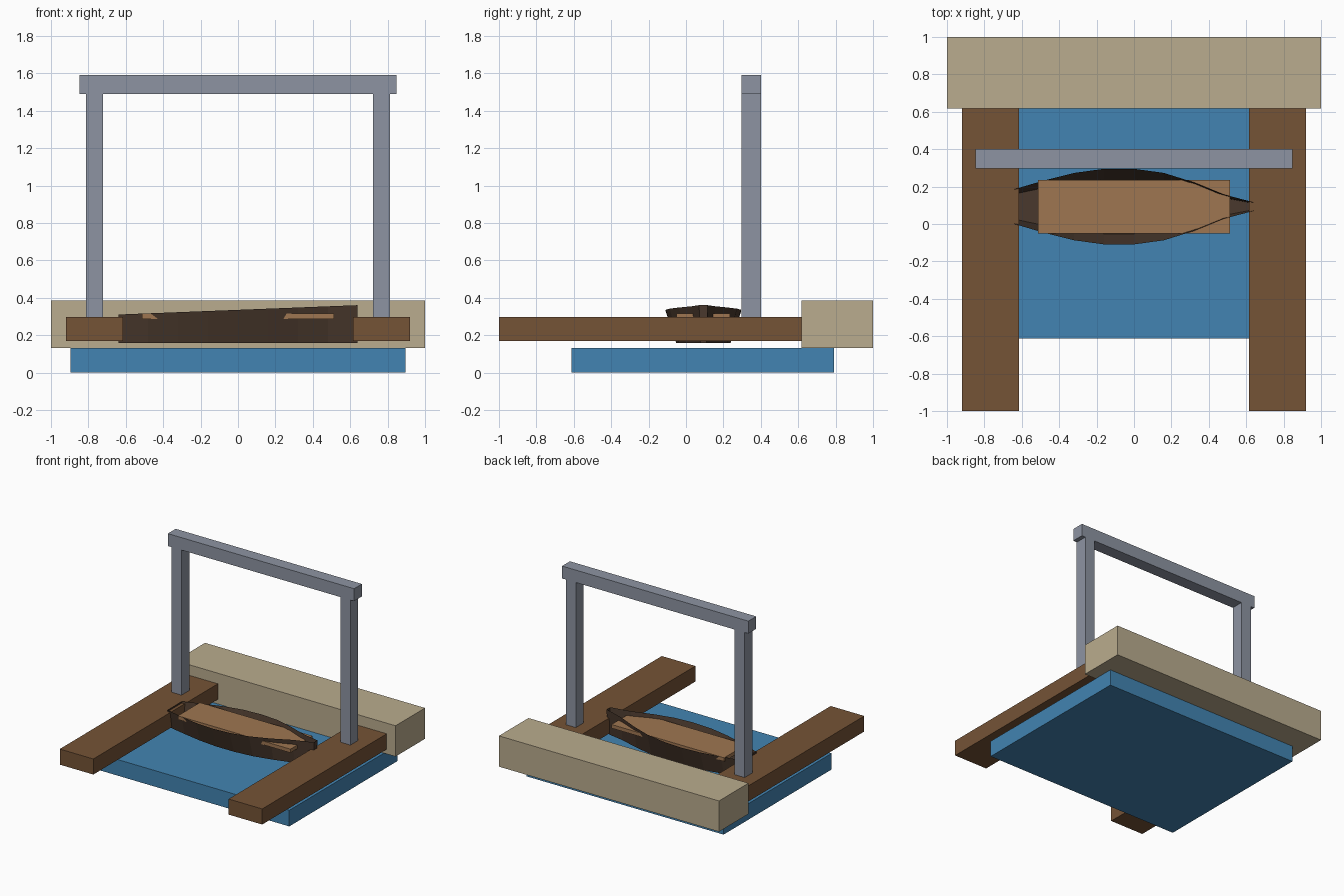
import bpy
import bmesh

cube = bpy.data.objects.get("Cube")
if cube:
    bpy.data.objects.remove(cube, do_unlink=True)


def material(name, rgb):
    linear = [((c / 255 + 0.055) / 1.055) ** 2.4 for c in rgb]
    mat = bpy.data.materials.new(name)
    mat.use_nodes = True
    mat.diffuse_color = (*linear, 1)
    mat.node_tree.nodes["Principled BSDF"].inputs["Base Color"].default_value = (*linear, 1)
    return mat


water_blue = material("water blue", (66, 132, 178))
dock_brown = material("dock brown", (117, 83, 54))
sand_stone = material("sand stone", (186, 172, 142))
steel_grey = material("steel grey", (141, 148, 162))
hull_brown = material("dark hull brown", (74, 57, 45))
deck_tan = material("deck tan", (159, 118, 81))


def add_object(name, bm, mat):
    bmesh.ops.recalc_face_normals(bm, faces=bm.faces)
    mesh = bpy.data.meshes.new(name)
    bm.to_mesh(mesh)
    bm.free()
    mesh.materials.append(mat)
    obj = bpy.data.objects.new(name, mesh)
    bpy.context.collection.objects.link(obj)
    return obj


def box(name, x, y, z, mat):
    """Box from its (min, max) range on each axis."""
    bm = bmesh.new()
    bmesh.ops.create_cube(bm, size=1)
    for v in bm.verts:
        v.co = [sum(r) / 2 + c * (r[1] - r[0]) for c, r in zip(v.co, (x, y, z))]
    return add_object(name, bm, mat)


# Water basin and quay
box("water", (-0.895, 0.895), (-0.613, 0.79), (0, 0.132), water_blue)
box("quay", (-1, 1), (0.617, 1), (0.132, 0.385), sand_stone)

# Side docks and gantry posts
for side, s in (("left", 1), ("right", -1)):
    box(side + "_dock", sorted((0.615 * s, 0.92 * s)), (-1, 0.617), (0.17, 0.298), dock_brown)
    box(side + "_gantry_post", sorted((0.722 * s, 0.813 * s)), (0.298, 0.4), (0.298, 1.49), steel_grey)
box("gantry_beam", (-0.847, 0.847), (0.298, 0.4), (1.49, 1.592), steel_grey)

# Open boat hull, lofted from stern to bow with a rising sheer
half_widths = [0.093, 0.14, 0.18, 0.202, 0.202, 0.18, 0.13, 0.065, 0.023]
centre_y, keel_z, length = 0.093, 0.16, 1.28
bm = bmesh.new()
rings = []
for i, w in enumerate(half_widths):
    t = i / (len(half_widths) - 1)
    x, top = (t - 0.5) * length, 0.311 + 0.05 * t
    section = [(-w, top), (-w * 0.72, keel_z), (w * 0.72, keel_z), (w, top)]
    rings.append([bm.verts.new((x, centre_y + y, z)) for y, z in section])
for a, b in zip(rings, rings[1:]):
    for j in range(3):
        bm.faces.new((a[j], a[j + 1], b[j + 1], b[j]))
bm.faces.new(rings[0])
bm.faces.new(rings[-1])
add_object("boat_hull", bm, hull_brown)

# Flat deck inside the hull
box("boat_deck", (-0.512, 0.512), (-0.05, 0.236), (0.287, 0.317), deck_tan)
